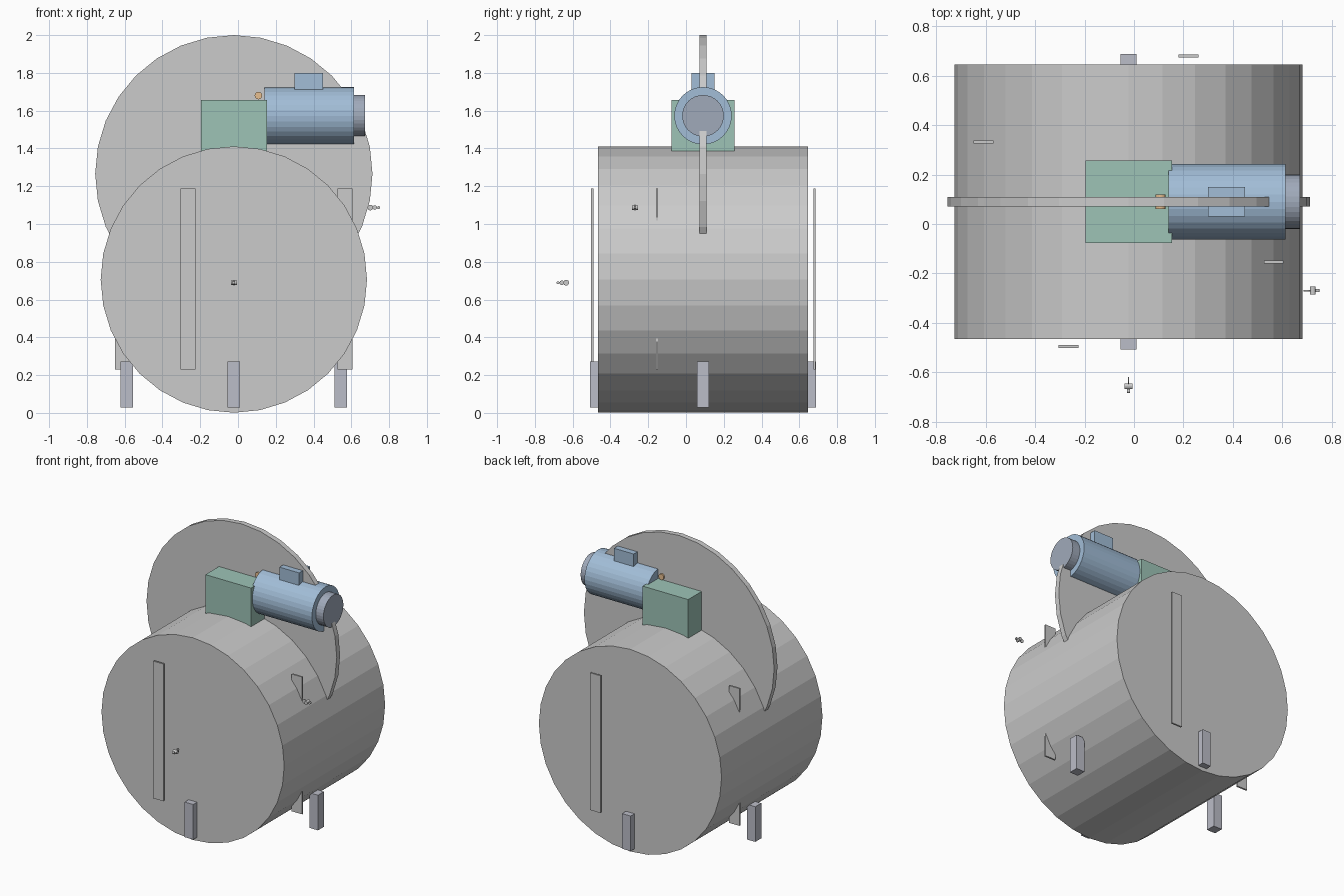
import bpy, bmesh
from math import pi
from mathutils import Matrix

if "Cube" in bpy.data.objects:
    bpy.data.objects.remove(bpy.data.objects["Cube"])

CX, CY = -0.022, 0.09   # plan centre of the vessel


def material(name, rgb):
    m = bpy.data.materials.new(name)
    m.diffuse_color = (*rgb, 1)
    m.use_nodes = True
    m.node_tree.nodes["Principled BSDF"].inputs["Base Color"].default_value = m.diffuse_color
    return m


BLUE = material("motor_blue", (0.36, 0.51, 0.68))
DARK = material("cowl_slate", (0.35, 0.40, 0.49))
GREEN = material("gearbox_green", (0.34, 0.55, 0.47))
ORANGE = material("lug_orange", (0.80, 0.52, 0.28))
STEEL = material("leg_steel", (0.50, 0.51, 0.58))


def finish(bm, name, mat):
    me = bpy.data.meshes.new(name)
    bm.to_mesh(me)
    bm.free()
    ob = bpy.data.objects.new(name, me)
    bpy.context.collection.objects.link(ob)
    if mat:
        me.materials.append(mat)
    return ob


def box(name, x, y, z, mat=None):
    bm = bmesh.new()
    bmesh.ops.create_cube(bm, size=1)
    for v in bm.verts:
        v.co = [(r[0] + r[1]) / 2 + c * (r[1] - r[0]) for r, c in zip((x, y, z), v.co)]
    return finish(bm, name, mat)


def cyl(name, centre, axis, radius, length, mat=None, sides=32):
    turn = Matrix.Rotation(pi / 2, 4, 'Y' if axis == 'X' else 'X')
    bm = bmesh.new()
    bmesh.ops.create_cone(bm, cap_ends=True, segments=sides, radius1=radius, radius2=radius,
                          depth=length, matrix=Matrix.Translation(centre) @ turn)
    return finish(bm, name, mat)


# Vessel drum and upright disc
cyl("drum", (CX, CY, 0.706), 'Y', 0.705, 1.112)
cyl("upright_disc", (CX, CY, 1.266), 'Y', 0.734, 0.037)

# Drive: gearbox, motor, end cowl, terminal box, lifting lug
box("gearbox", (-0.197, 0.154), (-0.077, 0.257), (1.30, 1.656), GREEN)
cyl("motor", (0.377, CY, 1.573), 'X', 0.152, 0.474, BLUE)
cyl("motor_cowl", (0.642, CY, 1.573), 'X', 0.11, 0.062, DARK)
box("terminal_box", (0.299, 0.45), (0.03, 0.15), (1.66, 1.80), BLUE)
cyl("lifting_lug", (0.108, CY, 1.68), 'Y', 0.02, 0.06, ORANGE, 16)

# Legs and plates, spaced a quarter turn apart in plan
for side, (lx, ly), (px, py) in (
        ("front", (0, -0.566), (-0.243, -0.586)),
        ("back", (0, 0.566), (0.243, 0.590)),
        ("left", (-0.566, 0), (-0.588, 0.243)),
        ("right", (0.566, 0), (0.588, -0.243))):
    x, y = CX + lx, CY + ly
    box(side + "_leg", (x - 0.033, x + 0.033), (y - 0.033, y + 0.033), (0.028, 0.273), STEEL)
    x, y = CX + px, CY + py
    box(side + "_plate", (x - 0.04, x + 0.04), (y - 0.006, y + 0.006), (0.23, 1.187))

# Small valves: stem disc, body, nub (offset outward, radius, width)
for side, axis, base, out in (("front", 'X', (CX, -0.634, 0.689), (0, -1, 0)),
                              ("right", 'Y', (0.701, -0.27, 1.087), (1, 0, 0))):
    for part, d, r, w in (("stem", 0, 0.015, 0.005), ("body", 0.023, 0.012, 0.032),
                          ("nub", 0.043, 0.008, 0.012)):
        c = [b + o * d for b, o in zip(base, out)]
        cyl(f"{side}_valve_{part}", c, axis, r, w, None, 16)
